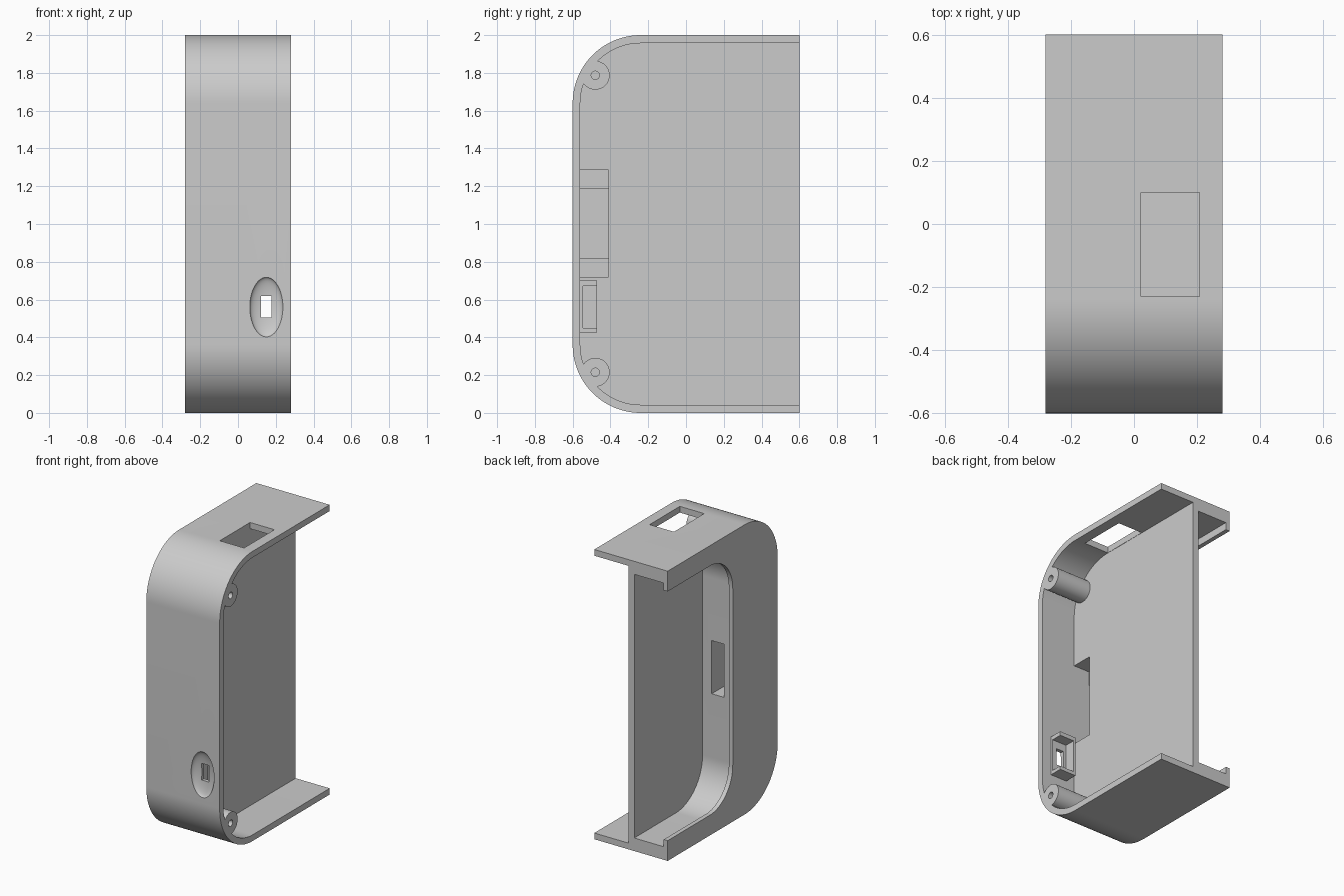
import bpy, bmesh
from math import sin, cos, pi
from mathutils import Matrix

old = bpy.data.objects.get("Cube")
if old:
    bpy.data.objects.remove(old)

grey = bpy.data.materials.new("plain grey")
grey.use_nodes = True
GREY = (0.6, 0.6, 0.6, 1)
grey.diffuse_color = GREY
grey.node_tree.nodes["Principled BSDF"].inputs["Base Color"].default_value = GREY


def make(name, bm):
    bmesh.ops.recalc_face_normals(bm, faces=bm.faces)
    mesh = bpy.data.meshes.new(name)
    bm.to_mesh(mesh)
    bm.free()
    obj = bpy.data.objects.new(name, mesh)
    bpy.context.collection.objects.link(obj)
    mesh.materials.append(grey)
    return obj


def rounded_slab(name, x0, x1, front, back, margin, radius, steps=32):
    """Side profile with two rounded front corners, extruded along x."""
    low, high = margin, 2 - margin
    pts = [(back, high), (back, low)]
    for cz, start in ((low + radius, -pi / 2), (high - radius, -pi)):
        for i in range(steps + 1):
            a = start - i * pi / 2 / steps
            pts.append((front + radius + radius * cos(a), cz + radius * sin(a)))
    bm = bmesh.new()
    face = bm.faces.new([bm.verts.new((x0, y, z)) for y, z in pts])
    ext = bmesh.ops.extrude_face_region(bm, geom=[face])
    verts = [v for v in ext["geom"] if isinstance(v, bmesh.types.BMVert)]
    bmesh.ops.translate(bm, verts=verts, vec=(x1 - x0, 0, 0))
    return make(name, bm)


def box(name, x, y, z):
    bm = bmesh.new()
    spans = (x, y, z)
    mat = Matrix.Translation([(a + b) / 2 for a, b in spans]) @ Matrix.Diagonal([b - a for a, b in spans] + [1])
    bmesh.ops.create_cube(bm, size=1, matrix=mat)
    return make(name, bm)


def rod(name, x0, x1, y, z, r):
    bm = bmesh.new()
    mat = Matrix.Translation(((x0 + x1) / 2, y, z)) @ Matrix.Rotation(pi / 2, 4, "Y")
    bmesh.ops.create_cone(bm, cap_ends=True, segments=40, radius1=r, radius2=r,
                          depth=x1 - x0, matrix=mat)
    return make(name, bm)


def cut(target, *cutters):
    for c in cutters:
        mod = target.modifiers.new("cut", "BOOLEAN")
        mod.operation, mod.solver, mod.object = "DIFFERENCE", "EXACT", c
        bpy.context.view_layer.objects.active = target
        bpy.ops.object.modifier_apply(modifier=mod.name)
        bpy.data.objects.remove(c)


# Outer shell
case = rounded_slab("case_shell", -0.28, 0.28, -0.6, 0.6, 0, 0.36)

# Right-hand compartment, leaving screw posts and the socket holder standing
bay = rounded_slab("component_bay", 0.02, 0.4, -0.56, 0.8, 0.043, 0.32)
for z in (0.215, 1.787):
    cut(bay, rod("post", -0.1, 0.5, -0.48, z, 0.076))
holder = box("holder", (0.085, 0.21), (-0.7, -0.47), (0.425, 0.70))
cut(holder, box("holder_slot", (0.1, 0.3), (-0.545, -0.4), (0.45, 0.672)))
cut(bay, holder)
cut(case, bay)

# Left-hand compartment behind a narrow retaining lip
cut(case,
    rounded_slab("rear_bay", -0.25, -0.025, -0.145, 0.8, 0.09, 0.29),
    rounded_slab("lip_opening", -0.4, -0.2, -0.11, 0.8, 0.14, 0.25))

# Screw holes
for z in (0.215, 1.787):
    cut(case, rod("screw_hole", 0.06, 0.4, -0.48, z, 0.022))

# Cable pocket and the tunnel joining both compartments
cut(case,
    box("pocket", (-0.1, 0.1), (-0.56, -0.41), (0.72, 1.285)),
    box("tunnel", (-0.19, -0.095), (-0.56, -0.05), (0.82, 1.187)))

# Top window
cut(case, box("top_window", (0.022, 0.208), (-0.23, 0.10), (1.9, 2.1)))

# Dished front socket with a slot through it
bm = bmesh.new()
bmesh.ops.create_uvsphere(bm, u_segments=48, v_segments=24, radius=1,
                          matrix=Matrix.Translation((0.15, -0.602, 0.56)) @ Matrix.Diagonal((0.088, 0.035, 0.158, 1)))
cut(case, make("dish", bm),
    box("socket_slot", (0.122, 0.178), (-0.7, -0.5), (0.505, 0.62)))

# Smooth curves, sharp edges
bpy.ops.object.select_all(action="DESELECT")
case.select_set(True)
bpy.context.view_layer.objects.active = case
bpy.ops.object.shade_smooth_by_angle(angle=pi / 6)
